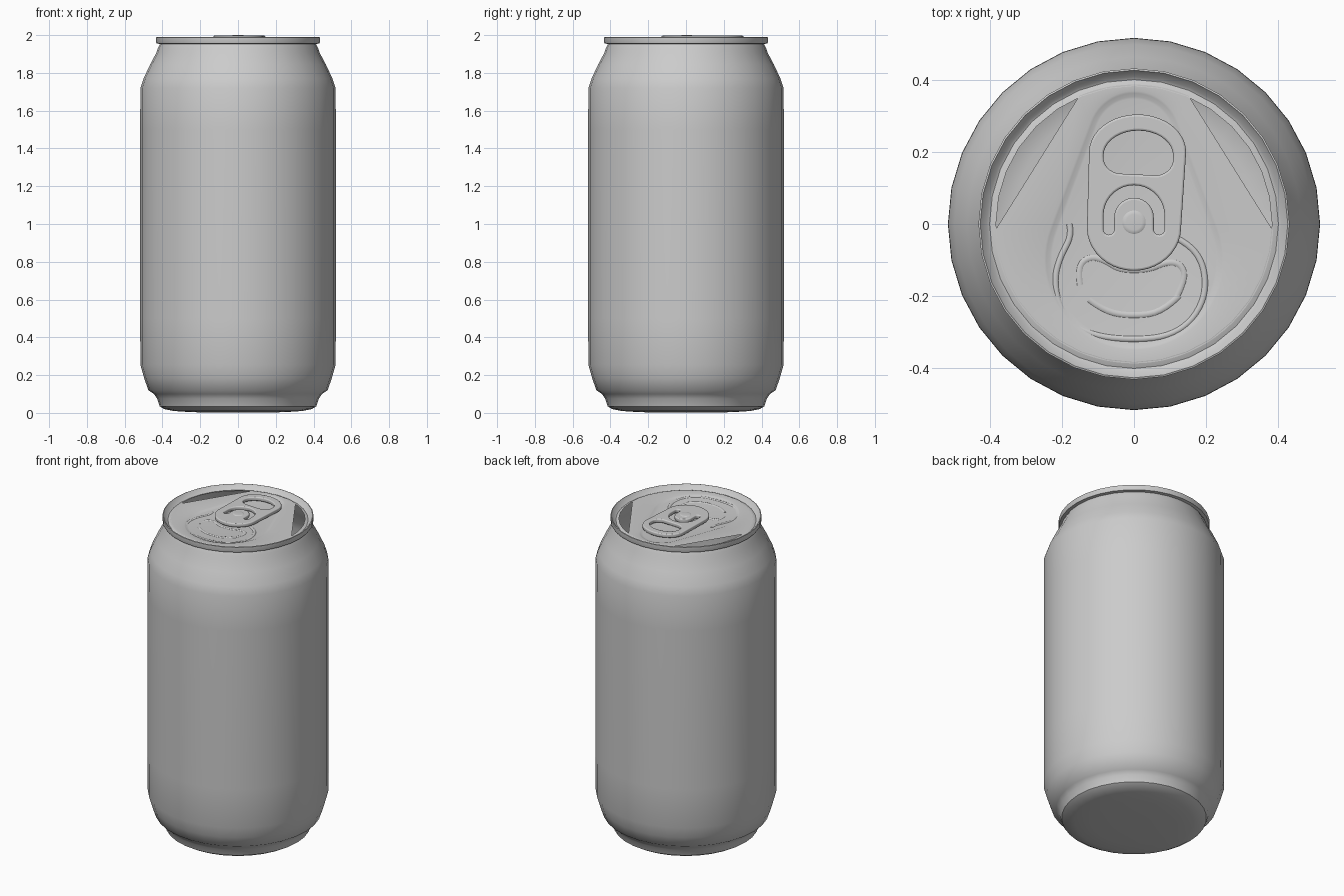
import bpy, bmesh, math
from math import sin, cos, pi, radians

if "Cube" in bpy.data.objects:
    bpy.data.objects.remove(bpy.data.objects["Cube"])

LID_Z = 1.968      # flat lid panel
FLOOR_Z = 1.961    # recessed teardrop floor


def smooth(ob, angle=40):
    bpy.ops.object.select_all(action='DESELECT')
    ob.select_set(True)
    bpy.context.view_layer.objects.active = ob
    if ob.type == 'CURVE':
        bpy.ops.object.convert(target='MESH')
    bpy.ops.object.shade_smooth_by_angle(angle=radians(angle))


def mesh_object(name, bm, angle=40):
    bmesh.ops.recalc_face_normals(bm, faces=bm.faces)
    me = bpy.data.meshes.new(name)
    bm.to_mesh(me)
    bm.free()
    ob = bpy.data.objects.new(name, me)
    bpy.context.collection.objects.link(ob)
    smooth(ob, angle)
    return ob


def bridge(bm, a, b):
    n = len(a)
    for i in range(n):
        j = (i + 1) % n
        bm.faces.new((a[i], a[j], b[j], b[i]))


def lathe(name, profile, sides=32, center=(0, 0), cap_start=False, cap_end=False, angle=40):
    bm = bmesh.new()
    rings = [[bm.verts.new((center[0] + r * cos(2 * pi * i / sides),
                            center[1] + r * sin(2 * pi * i / sides), z))
              for i in range(sides)] for r, z in profile]
    for a, b in zip(rings, rings[1:]):
        bridge(bm, a, b)
    if cap_start:
        bm.faces.new(rings[0])
    if cap_end:
        bm.faces.new(rings[-1])
    return mesh_object(name, bm, angle)


def arc(cx, cy, rx, ry, a0, a1, n):
    return [(cx + rx * cos(radians(a0 + (a1 - a0) * i / n)),
             cy + ry * sin(radians(a0 + (a1 - a0) * i / n))) for i in range(n + 1)]


def add_spline(cu, pts, z=0.0, cyclic=False, kind='POLY'):
    sp = cu.splines.new(kind)
    sp.points.add(len(pts) - 1)
    for p, (x, y) in zip(sp.points, pts):
        p.co = (x, y, z, 1)
    sp.use_cyclic_u = cyclic
    if kind == 'NURBS':
        sp.order_u = 3
        sp.use_endpoint_u = True
        sp.resolution_u = 4


def bead(name, pts, radius, rise, base, cyclic=False):
    # round bead sunk into the lid so only a low ridge shows
    cu = bpy.data.curves.new(name, 'CURVE')
    cu.dimensions = '3D'
    cu.bevel_depth = radius
    cu.bevel_resolution = 4
    cu.use_fill_caps = True
    add_spline(cu, pts, base + rise - radius, cyclic, 'NURBS')
    ob = bpy.data.objects.new(name, cu)
    bpy.context.collection.objects.link(ob)
    smooth(ob)


# Can body: base, wall, shoulder, neck and rolled rim
lathe("can_body", [
    (0.10, 0.001), (0.25, 0.004), (0.34, 0.010), (0.39, 0.020), (0.415, 0.035),
    (0.428, 0.075), (0.445, 0.10), (0.475, 0.12), (0.497, 0.185), (0.517, 0.255),
    (0.518, 0.50), (0.518, 1.50), (0.517, 1.72), (0.500, 1.77), (0.465, 1.845),
    (0.433, 1.905), (0.425, 1.93), (0.413, 1.953), (0.431, 1.956), (0.433, 1.962),
    (0.433, 1.988), (0.428, 1.990), (0.410, 1.966), (0.402, 1.962), (0.392, 1.966),
    (0.384, LID_Z)], cap_start=True)

# Lid panel with a shallow teardrop recess
a = math.degrees(math.asin(0.12 / 0.34))


def teardrop(inset):
    return (arc(0, 0.24, 0.13 - inset, 0.13 - inset, a, 180 - a, 24)
            + arc(0, -0.10, 0.25 - inset, 0.25 - inset, 180 - a, 360 + a, 40))


bm = bmesh.new()
outline = teardrop(0)
rings = [[bm.verts.new((x * 0.388 / math.hypot(x, y), y * 0.388 / math.hypot(x, y), LID_Z - 0.0005))
          for x, y in outline]]
for inset, z in ((0, LID_Z), (0.006, LID_Z - 0.002), (0.016, FLOOR_Z + 0.001), (0.022, FLOOR_Z)):
    rings.append([bm.verts.new((x, y, z)) for x, y in teardrop(inset)])
for r0, r1 in zip(rings, rings[1:]):
    bridge(bm, r0, r1)
bm.faces.new(rings[-1])
mesh_object("lid_panel", bm)

# Score line around the opening
bead("opening_score", [
    (-0.18, 0.0), (-0.172, -0.03), (-0.205, -0.09), (-0.222, -0.15), (-0.212, -0.22),
    (-0.172, -0.282), (-0.10, -0.314), (0, -0.322), (0.09, -0.314), (0.155, -0.277),
    (0.193, -0.215), (0.20, -0.15), (0.183, -0.09), (0.14, -0.048), (0.10, -0.03)],
    0.011, 0.004, FLOOR_Z)

# Pressed beads on the opening flap
bead("flap_upper_bead", [
    (-0.15, -0.17), (-0.158, -0.12), (-0.125, -0.09), (-0.08, -0.10), (-0.04, -0.128),
    (0.04, -0.128), (0.09, -0.105), (0.13, -0.11), (0.145, -0.15), (0.12, -0.20)],
    0.014, 0.003, FLOOR_Z)
bead("flap_lower_bead", [
    (-0.125, -0.21), (-0.08, -0.245), (0, -0.256), (0.08, -0.245), (0.125, -0.20)],
    0.014, 0.003, FLOOR_Z)

# Pull tab: rounded plate with finger hole and U-shaped slot
tab = bpy.data.curves.new("pull_tab", 'CURVE')
tab.dimensions = '2D'
tab.fill_mode = 'BOTH'
tab.extrude = 0.006
tab.bevel_depth = 0.006
tab.bevel_resolution = 2
tab.offset = -0.006
plate = arc(0.010, 0.20, 0.135, 0.105, 0, 180, 20) + arc(0, -0.01, 0.131, 0.12, 180, 360, 20)
finger_hole = (arc(0.012, 0.19, 0.097, 0.07, 0, 180, 18)
               + arc(-0.035, 0.185, 0.05, 0.045, 190, 265, 6)
               + arc(0.059, 0.18, 0.05, 0.045, 275, 350, 6))
slot = (arc(0, 0.023, 0.085, 0.085, 0, 180, 18)
        + arc(-0.07, -0.015, 0.015, 0.015, 180, 360, 8)
        + arc(0, 0.018, 0.055, 0.055, 180, 0, 14)
        + arc(0.07, -0.015, 0.015, 0.015, 180, 360, 8))
for loop in (plate, finger_hole, slot):
    add_spline(tab, loop, cyclic=True)
tab_ob = bpy.data.objects.new("pull_tab", tab)
tab_ob.location.z = 1.985
bpy.context.collection.objects.link(tab_ob)
smooth(tab_ob)

# Rivet holding the tab
lathe("rivet", [(0.034, FLOOR_Z), (0.034, 1.996), (0.030, 1.999), (0.022, 2.0)],
      24, (0, 0.005), cap_end=True)
